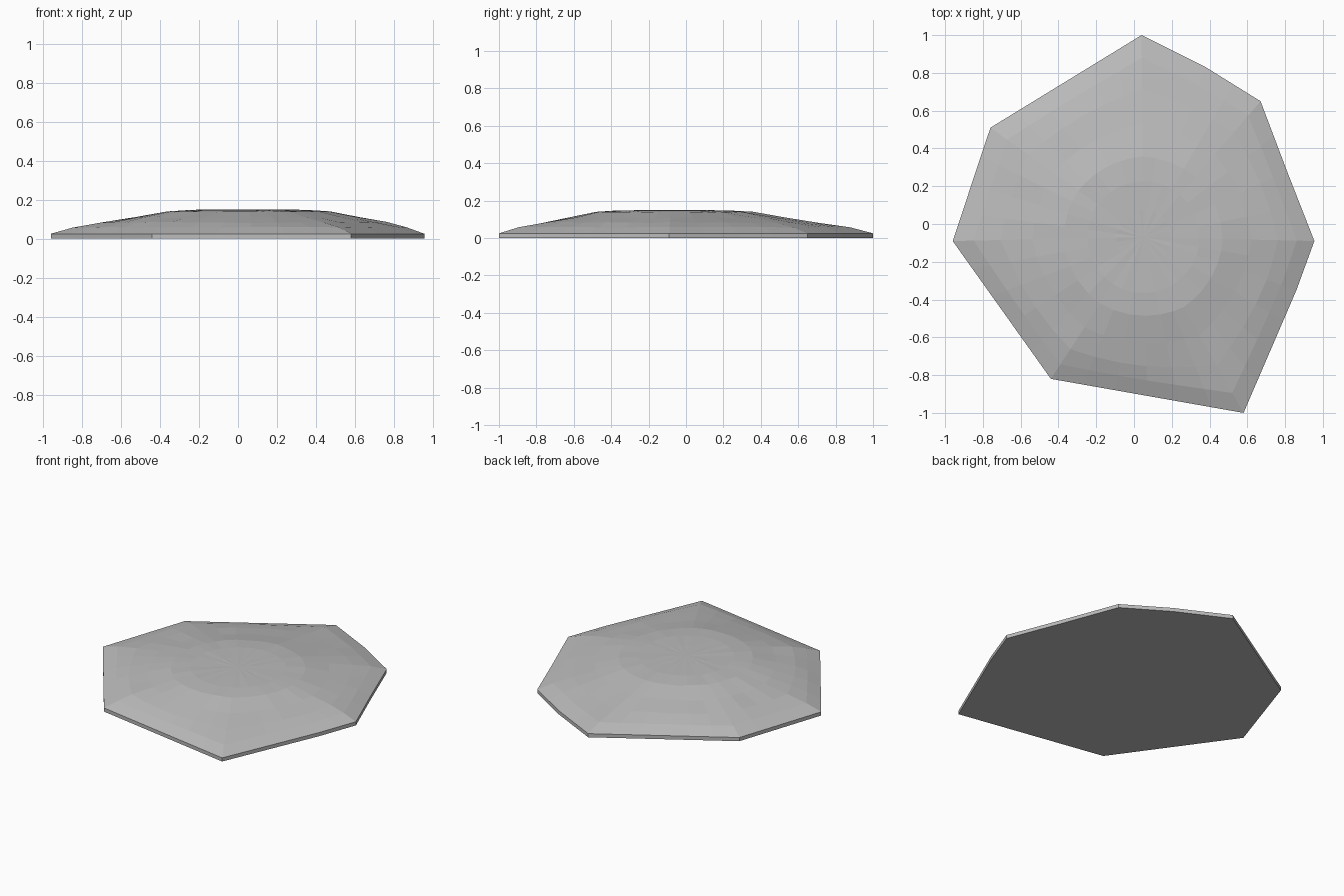
import bpy, bmesh, random
from mathutils import Vector

cube = bpy.data.objects.get("Cube")
if cube:
    bpy.data.objects.remove(cube, do_unlink=True)

random.seed(4)
stone = bpy.data.materials.new("plain_grey")
stone.use_nodes = True
grey = (0.5, 0.5, 0.5, 1)
stone.diffuse_color = grey
stone.node_tree.nodes["Principled BSDF"].inputs["Base Color"].default_value = grey

# Irregular seven-cornered footprint, with slightly bent right-hand edges
corners = [(0.04, 1.0), (0.2, 0.92), (0.38, 0.83), (0.67, 0.65), (0.81, 0.28),
           (0.955, -0.09), (0.86, -0.35), (0.58, -1.0), (-0.44, -0.82),
           (-0.96, -0.09), (-0.76, 0.51)]
centre = Vector((0.05, -0.07))
outline = []
for a, b in zip(corners, corners[1:] + corners[:1]):
    a, b = Vector(a), Vector(b)
    steps = max(1, round((b - a).length / 0.17))
    outline += [a.lerp(b, i / steps) for i in range(steps)]

# Mound rings: scale, roundness, height, unevenness
rings = [(1, 0, 0, 0), (1, 0, 0.025, 0), (0.9, 0.08, 0.058, 0.002),
         (0.8, 0.45, 0.083, 0.003), (0.65, 0.75, 0.108, 0.003),
         (0.48, 0.9, 0.139, 0.002), (0.34, 1, 0.147, 0.001),
         (0.17, 1, 0.149, 0.001)]

bm = bmesh.new()
loops = []
for scale, roundness, height, rough in rings:
    loop = []
    for p in outline:
        arm = p - centre
        radius = arm.length * (1 - roundness) + 0.87 * roundness
        q = centre + arm.normalized() * radius * scale
        loop.append(bm.verts.new((q.x, q.y, height + random.uniform(-rough, rough))))
    loops.append(loop)

# Underside, sloping bands and crown
bm.faces.new(loops[0])
n = len(outline)
for low, high in zip(loops, loops[1:]):
    for i in range(n):
        j = (i + 1) % n
        bm.faces.new((low[i], low[j], high[j], high[i]))
peak = bm.verts.new((centre.x, centre.y, 0.15))
for i in range(n):
    bm.faces.new((loops[-1][i], loops[-1][(i + 1) % n], peak))
bmesh.ops.recalc_face_normals(bm, faces=bm.faces)

mesh = bpy.data.meshes.new("ground_mound")
bm.to_mesh(mesh)
bm.free()
mesh.materials.append(stone)
mound = bpy.data.objects.new("ground_mound", mesh)
bpy.context.collection.objects.link(mound)
